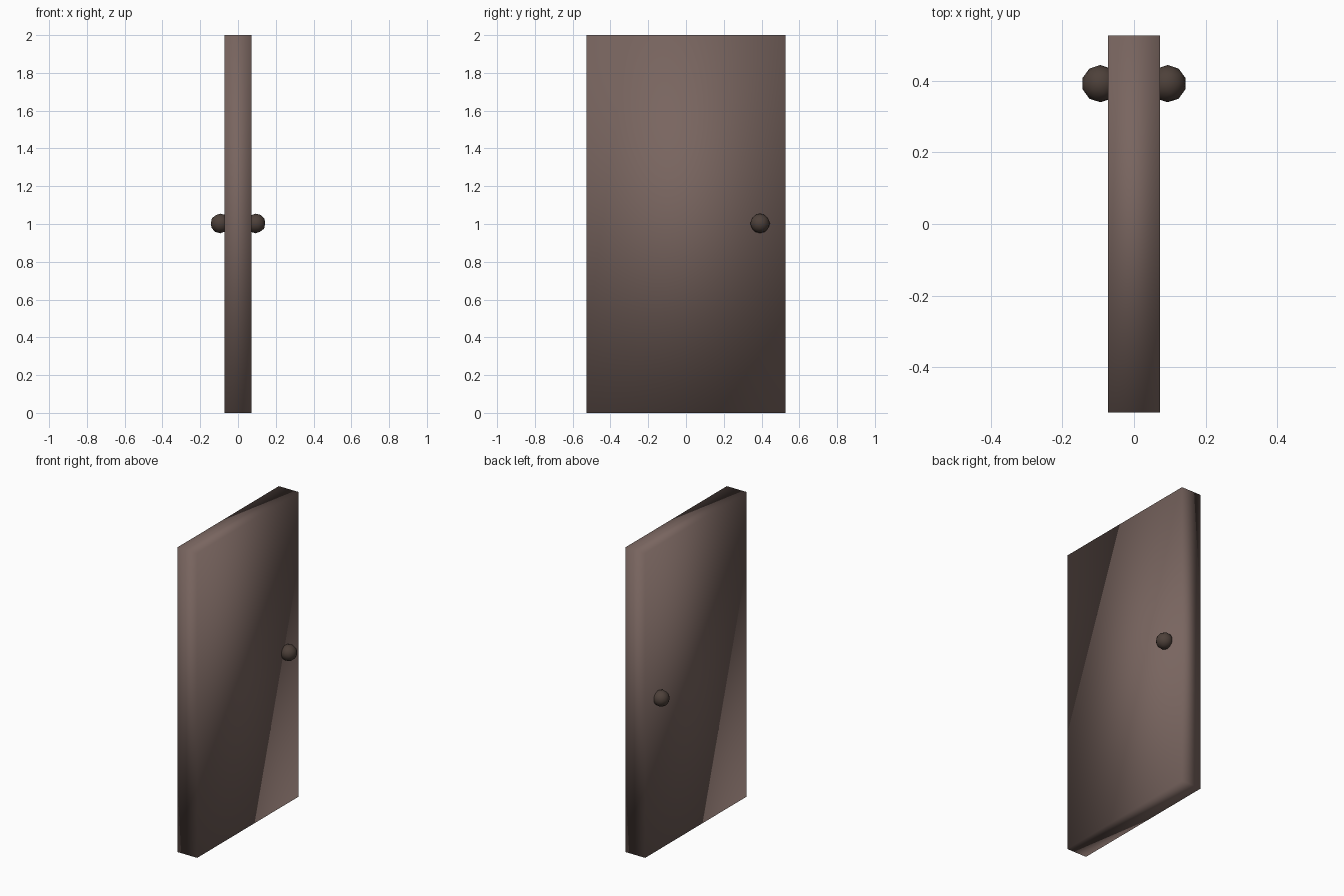
import bpy

if "Cube" in bpy.data.objects:
    bpy.data.objects.remove(bpy.data.objects["Cube"])


def material(name, rgb):
    m = bpy.data.materials.new(name)
    m.diffuse_color = (*rgb, 1)
    m.use_nodes = True
    m.node_tree.nodes["Principled BSDF"].inputs["Base Color"].default_value = m.diffuse_color
    return m


def finish(name, mat):
    ob = bpy.context.object
    ob.name = name
    ob.data.materials.append(mat)
    bpy.ops.object.shade_smooth()
    return ob


wood = material("brown_wood", (0.19, 0.13, 0.115))
metal = material("dark_metal", (0.075, 0.052, 0.042))

# Door slab: plain box with soft, shared normals
bpy.ops.mesh.primitive_cube_add(size=1, location=(0, 0, 1))
bpy.context.object.scale = (0.144, 1.053, 2.0)
bpy.ops.object.transform_apply(location=False, rotation=False, scale=True)
finish("door_slab", wood)

# A low-poly round knob on each face, partly sunk into the slab
for side, x in (("left", -0.094), ("right", 0.094)):
    bpy.ops.mesh.primitive_ico_sphere_add(subdivisions=2, radius=0.052,
                                          location=(x, 0.392, 1.003))
    finish(side + "_knob", metal)
